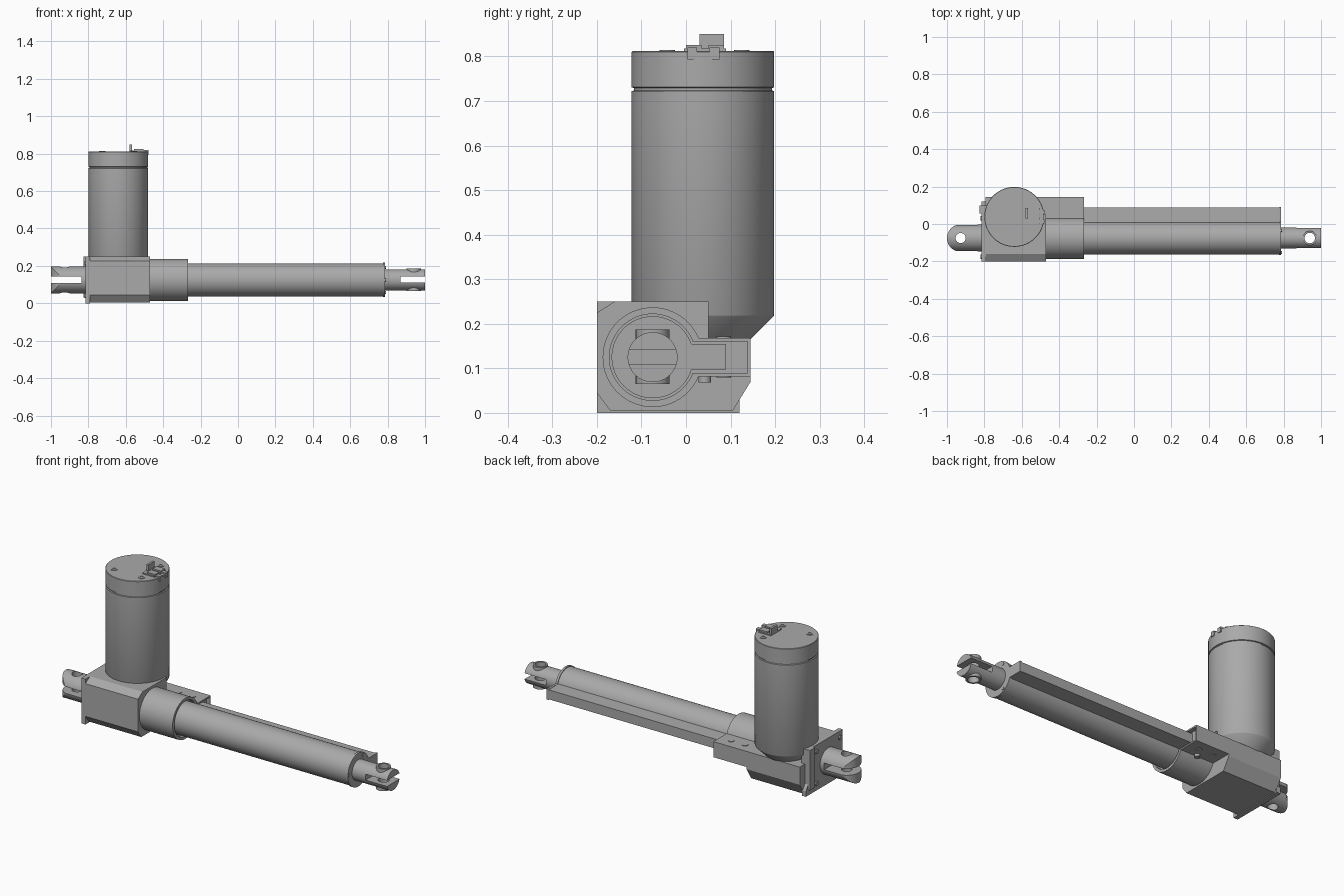
import bpy, bmesh, math
from mathutils import Matrix, Vector

if "Cube" in bpy.data.objects:
    bpy.data.objects.remove(bpy.data.objects["Cube"])

grey = bpy.data.materials.new("machined grey")
grey.use_nodes = True
grey.diffuse_color = (0.4, 0.4, 0.4, 1)
grey.node_tree.nodes["Principled BSDF"].inputs["Base Color"].default_value = (0.4, 0.4, 0.4, 1)

AY, AZ = -0.075, 0.125      # axis of the sliding tube
MX, MY = -0.64, 0.038       # axis of the motor


def finish(name, bm):
    bmesh.ops.recalc_face_normals(bm, faces=bm.faces)
    me = bpy.data.meshes.new(name)
    bm.to_mesh(me)
    bm.free()
    ob = bpy.data.objects.new(name, me)
    bpy.context.scene.collection.objects.link(ob)
    me.materials.append(grey)
    return ob


def prism(name, pts, x0, x1):
    """Extrude a y-z outline along x."""
    bm = bmesh.new()
    face = bm.faces.new([bm.verts.new((x0, y, z)) for y, z in pts])
    ext = bmesh.ops.extrude_face_region(bm, geom=[face])["geom"]
    verts = [g for g in ext if isinstance(g, bmesh.types.BMVert)]
    bmesh.ops.translate(bm, verts=verts, vec=(x1 - x0, 0, 0))
    return finish(name, bm)


def box(name, x0, x1, y0, y1, z0, z1):
    return prism(name, [(y0, z0), (y1, z0), (y1, z1), (y0, z1)], x0, x1)


def lathe(name, profile, origin, axis="Z", n=64):
    """Revolve (radius, height) points around an axis and cap the ends."""
    bm = bmesh.new()
    rot = Matrix.Rotation(math.pi / 2, 3, "Y") if axis == "X" else Matrix.Identity(3)
    rings = []
    for r, h in profile:
        rings.append([bm.verts.new(Vector(origin) + rot @ Vector(
            (r * math.cos(math.tau * i / n), r * math.sin(math.tau * i / n), h)))
            for i in range(n)])
    for a, b in zip(rings, rings[1:]):
        for i in range(n):
            bm.faces.new((a[i], a[(i + 1) % n], b[(i + 1) % n], b[i]))
    bm.faces.new(rings[0])
    bm.faces.new(rings[-1])
    return finish(name, bm)


def rod(name, r, x0, x1, y=AY, z=AZ, n=64):
    return lathe(name, [(r, x0), (r, x1)], (0, y, z), "X", n)


def post(name, r, x, y, z0, z1, n=32):
    return lathe(name, [(r, z0), (r, z1)], (x, y, 0), "Z", n)


def boolean(ob, other, op="DIFFERENCE"):
    """Combine two solids and drop the second one."""
    mod = ob.modifiers.new("bool", "BOOLEAN")
    mod.operation, mod.object, mod.solver = op, other, "EXACT"
    bpy.context.view_layer.update()
    dg = bpy.context.evaluated_depsgraph_get()
    me = bpy.data.meshes.new_from_object(ob.evaluated_get(dg))
    ob.modifiers.clear()
    ob.data = me
    bpy.data.objects.remove(other)
    return ob


# Gearbox housing: chamfered body, end plate and rear column
body = prism("gearbox_body", [(-0.17, 0.005), (-0.2, 0.045), (-0.2, 0.225), (-0.16, 0.25),
                              (0.05, 0.25), (0.05, 0.168), (0.145, 0.168), (0.145, 0.07),
                              (0.105, 0.005)], -0.795, -0.47)
prism("gearbox_end_plate", [(-0.2, 0), (-0.2, 0.25), (0.1, 0.25), (0.1, 0.06), (0.12, 0.03),
                            (0.12, 0)], -0.815, -0.79)
box("gearbox_rear_column", -0.825, -0.775, 0.055, 0.1, 0.03, 0.25)
for y in (-0.175, 0.03):
    for z in (0.04, 0.215):
        rod("plate_bolt", 0.012, -0.822, -0.81, y, z, 20)

# Motor: tapered foot, can, groove and cap in one revolved profile
lathe("motor", [(0.105, 0.163), (0.158, 0.216), (0.16, 0.22), (0.16, 0.722), (0.155, 0.724),
                (0.155, 0.729), (0.16, 0.731), (0.16, 0.81), (0.158, 0.812)], (MX, MY, 0), n=96)

# Screws and plug on the motor cap
for x, y in ((-0.725, -0.042), (-0.558, -0.042), (-0.558, 0.125)):
    lathe("cap_screw", [(0.017, 0.808), (0.017, 0.815), (0.009, 0.815), (0.009, 0.812)],
          (x, y, 0), n=24)
box("plug_base", -0.58, -0.505, -0.005, 0.09, 0.805, 0.818)
box("plug_tab", -0.58, -0.568, 0.03, 0.085, 0.81, 0.85)
for y in (0.0, 0.05):
    box("plug_socket", -0.555, -0.505, y, y + 0.035, 0.81, 0.826)
    box("plug_clip", -0.51, -0.478, y + 0.003, y + 0.025, 0.793, 0.82)

# Collar with its side arm
collar = rod("collar", 0.112, -0.475, -0.268)
boolean(collar, box("arm", -0.475, -0.268, AY, 0.145, 0.082, 0.168), "UNION")
boolean(collar, rod("collar_recess", 0.097, -0.29, -0.2))
boolean(collar, box("arm_recess", -0.29, -0.2, 0, 0.138, 0.09, 0.16))
box("arm_root", -0.53, -0.47, 0.03, 0.145, 0.082, 0.168)
for x in (-0.42, -0.335):
    for z in (0.079, 0.165):
        slot = post("arm_screw", 0.016, x, 0.085, z, z + 0.006, 24)
lathe("sensor_screw", [(0.014, 0.068), (0.014, 0.11)], (-0.36, 0.042, 0), n=20)

# Guide tube with rail, then its end cap
tube = rod("guide_tube", 0.088, -0.4, 0.78)
boolean(tube, prism("rail", [(AY, 0.095), (0.088, 0.1), (0.088, 0.152), (AY, 0.157)],
                    -0.4, 0.78), "UNION")
cap = rod("tube_end_cap", 0.092, 0.775, 0.787)
boolean(cap, box("cap_rail", 0.775, 0.787, AY, 0.09, 0.097, 0.155), "UNION")
for a in (60, 180, 300):
    t = math.radians(a)
    rod("cap_pin", 0.008, 0.78, 0.79, AY + 0.078 * math.cos(t), AZ + 0.078 * math.sin(t), 16)

# Front fork: rod, cross boss, slot and pin hole
fork = rod("front_fork", 0.056, 0.7, 0.999)
boolean(fork, post("boss", 0.038, 0.94, AY, 0.065, 0.187), "UNION")
boolean(fork, box("slot", 0.868, 1.1, -0.3, 0.2, 0.11, 0.142))
boolean(fork, post("pin_hole", 0.028, 0.94, AY, 0, 0.3))

# Rear fork: rounded tip, slot and pin hole
rear = rod("rear_fork", 0.072, -1.05, -0.8)
tip = post("tip", 0.073, -0.927, AY, 0, 0.3, 64)
boolean(tip, box("tip_block", -0.927, -0.7, AY - 0.073, AY + 0.073, 0, 0.3), "UNION")
boolean(rear, tip, "INTERSECT")
boolean(rear, box("slot", -1.1, -0.838, -0.3, 0.2, 0.108, 0.144))
boolean(rear, post("pin_hole", 0.027, -0.927, AY, 0, 0.3))

# Smooth round surfaces, keep edges crisp
for ob in bpy.context.scene.objects:
    ob.select_set(ob.type == "MESH")
    if ob.type == "MESH":
        bpy.context.view_layer.objects.active = ob
bpy.ops.object.shade_smooth_by_angle(angle=math.radians(30))
